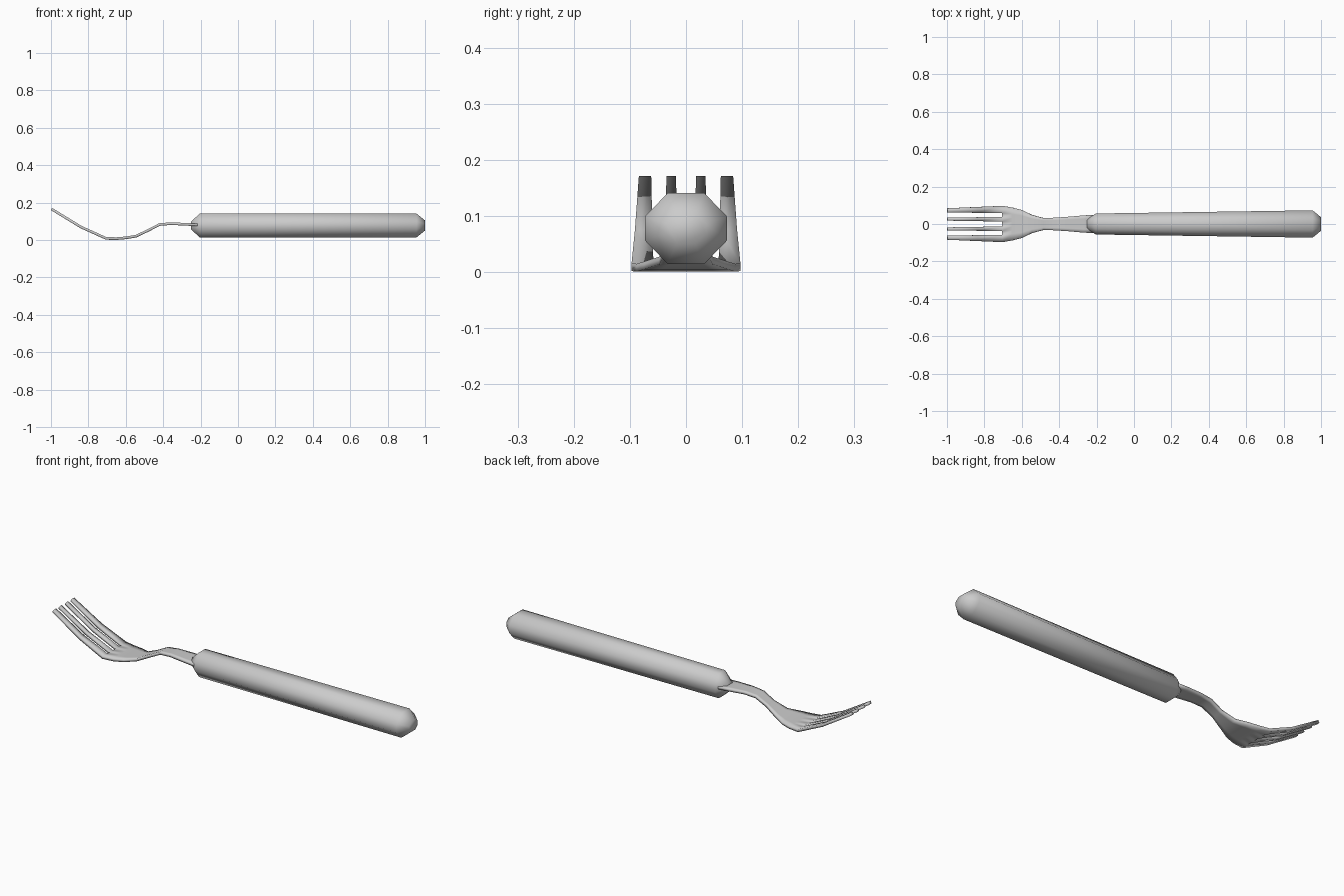
import bpy, bmesh, math

if "Cube" in bpy.data.objects:
    bpy.data.objects.remove(bpy.data.objects["Cube"])


def finish(bm, name, angle):
    bmesh.ops.recalc_face_normals(bm, faces=bm.faces)
    mesh = bpy.data.meshes.new(name)
    bm.to_mesh(mesh)
    bm.free()
    obj = bpy.data.objects.new(name, mesh)
    bpy.context.collection.objects.link(obj)
    bpy.ops.object.select_all(action='DESELECT')
    obj.select_set(True)
    bpy.context.view_layer.objects.active = obj
    bpy.ops.object.shade_smooth_by_angle(angle=math.radians(angle))
    return obj


# Handle: lofted octagon with tapered width and chamfered ends
def octagon(bm, x, hy, hz, zc=0.078):
    a, b = 0.45 * hy, 0.34 * hz
    pts = [(hy, b), (a, hz), (-a, hz), (-hy, b),
           (-hy, -b), (-a, -hz), (a, -hz), (hy, -b)]
    return [bm.verts.new((x, y, zc + z)) for y, z in pts]


bm = bmesh.new()
rings = [octagon(bm, *s) for s in [(-0.25, 0.026, 0.022), (-0.205, 0.056, 0.063),
                                   (0.955, 0.073, 0.063), (1.0, 0.036, 0.027)]]
for r0, r1 in zip(rings, rings[1:]):
    for i in range(8):
        j = (i + 1) % 8
        bm.faces.new((r0[i], r0[j], r1[j], r1[i]))
bm.faces.new(rings[0])
bm.faces.new(rings[-1])
finish(bm, "handle", 60)

# Fork head: strip of stations (x, z, half width); the tines skip the slot faces
stations = [(-0.997, 0.166, 0.084), (-0.84, 0.070, 0.091), (-0.705, 0.009, 0.097),
            (-0.65, 0.008, 0.088), (-0.60, 0.012, 0.075), (-0.545, 0.021, 0.048),
            (-0.48, 0.052, 0.031), (-0.42, 0.083, 0.034), (-0.36, 0.088, 0.038),
            (-0.27, 0.084, 0.046), (-0.18, 0.079, 0.050)]
tip = [0.018, 0.035, 0.062, 0.084]
root = [0.013, 0.037, 0.058, 0.097]

bm = bmesh.new()
rows = []
for x, z, w in stations:
    if x <= -0.7:
        t = (x + 0.997) / 0.292
        half = [a + (b - a) * t for a, b in zip(tip, root)]
    else:
        half = [y * w / root[3] for y in root]
    ys = [-y for y in reversed(half)] + half
    rows.append([bm.verts.new((x, y, z)) for y in ys])
for k, (r0, r1) in enumerate(zip(rows, rows[1:])):
    for i in range(7):
        if k < 2 and i % 2 == 1:
            continue
        bm.faces.new((r0[i], r1[i], r1[i + 1], r0[i + 1]))
head = finish(bm, "fork_head", 40)
sol = head.modifiers.new("thickness", 'SOLIDIFY')
sol.thickness = 0.014
sol.offset = 0
